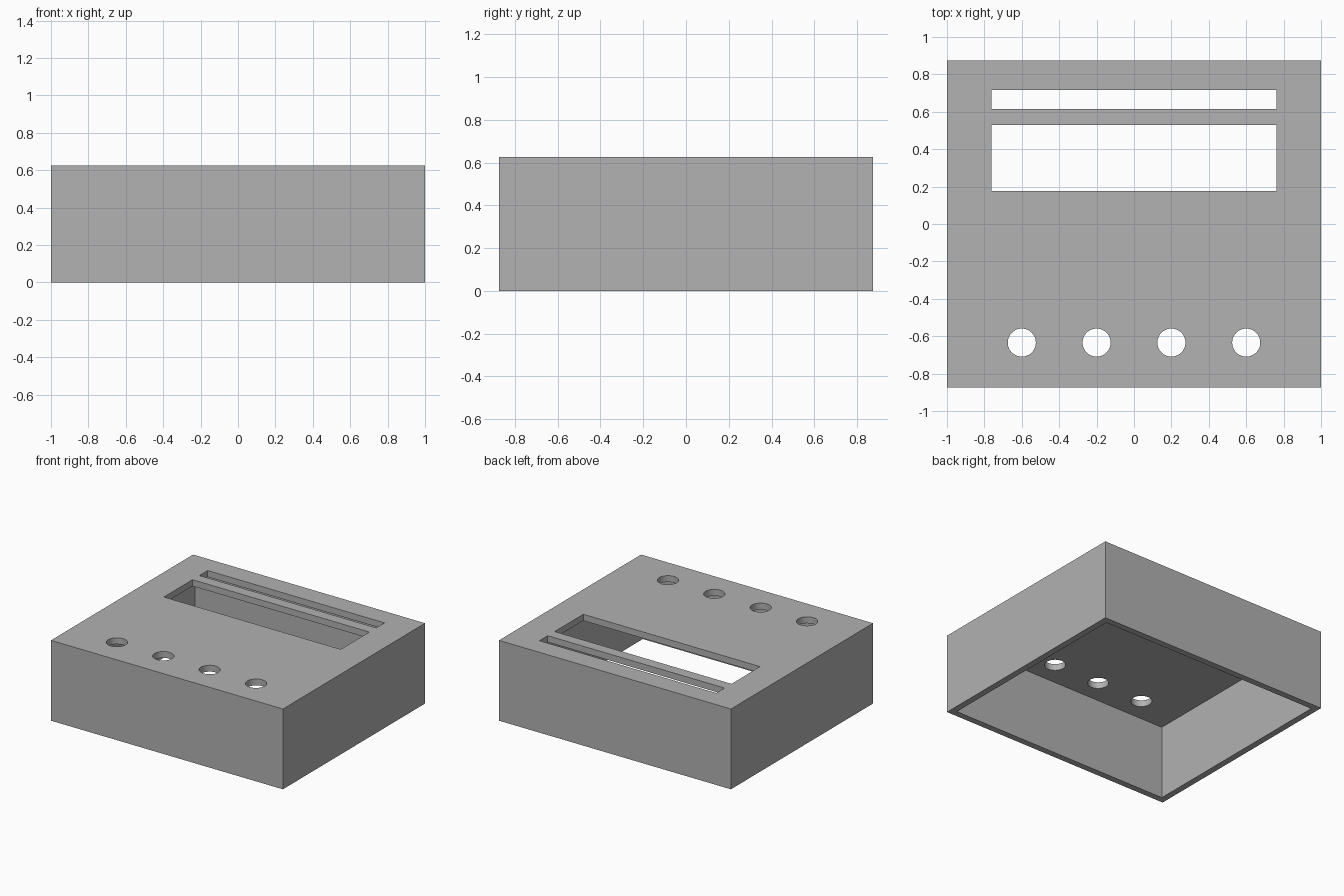
import bpy
import bmesh
from mathutils import Matrix, Vector

if "Cube" in bpy.data.objects:
    bpy.data.objects.remove(bpy.data.objects["Cube"])

W, D, H, T = 2.0, 1.75, 0.626, 0.05   # outer size and wall thickness


def add_box(bm, lo, hi):
    lo, hi = Vector(lo), Vector(hi)
    bmesh.ops.create_cube(bm, size=1, matrix=Matrix.LocRotScale((lo + hi) / 2, None, hi - lo))


def make_object(name, bm):
    mesh = bpy.data.meshes.new(name)
    bm.to_mesh(mesh)
    bm.free()
    obj = bpy.data.objects.new(name, mesh)
    bpy.context.collection.objects.link(obj)
    return obj


def cut(target, cutter):
    bpy.context.view_layer.objects.active = target
    mod = target.modifiers.new("cut", 'BOOLEAN')
    mod.operation = 'DIFFERENCE'
    mod.solver = 'EXACT'
    mod.object = cutter
    bpy.ops.object.modifier_apply(modifier=mod.name)
    bpy.data.objects.remove(cutter)


# Outer block
bm = bmesh.new()
add_box(bm, (-W / 2, -D / 2, 0), (W / 2, D / 2, H))
case = make_object("enclosure_cover", bm)

# Hollow inside, open at the bottom
bm = bmesh.new()
add_box(bm, (-W / 2 + T, -D / 2 + T, -0.2), (W / 2 - T, D / 2 - T, H - T))
cut(case, make_object("cavity_cutter", bm))

# Display window, rear slot and four round button holes through the top
bm = bmesh.new()
for y0, y1 in ((0.176, 0.529), (0.614, 0.716)):
    add_box(bm, (-0.7625, y0, H - 0.2), (0.7625, y1, H + 0.2))
for x in (-0.6, -0.2, 0.2, 0.6):
    bmesh.ops.create_cone(bm, cap_ends=True, segments=48, radius1=0.075, radius2=0.075,
                          depth=0.4, matrix=Matrix.Translation((x, -0.634, H)))
cut(case, make_object("opening_cutter", bm))

# Single grey plastic
grey = bpy.data.materials.new("grey plastic")
grey.diffuse_color = (0.445, 0.445, 0.445, 1)
grey.use_nodes = True
grey.node_tree.nodes["Principled BSDF"].inputs["Base Color"].default_value = grey.diffuse_color
case.data.materials.clear()
case.data.materials.append(grey)

bpy.ops.object.select_all(action='DESELECT')
case.select_set(True)
bpy.context.view_layer.objects.active = case
bpy.ops.object.shade_smooth_by_angle()
